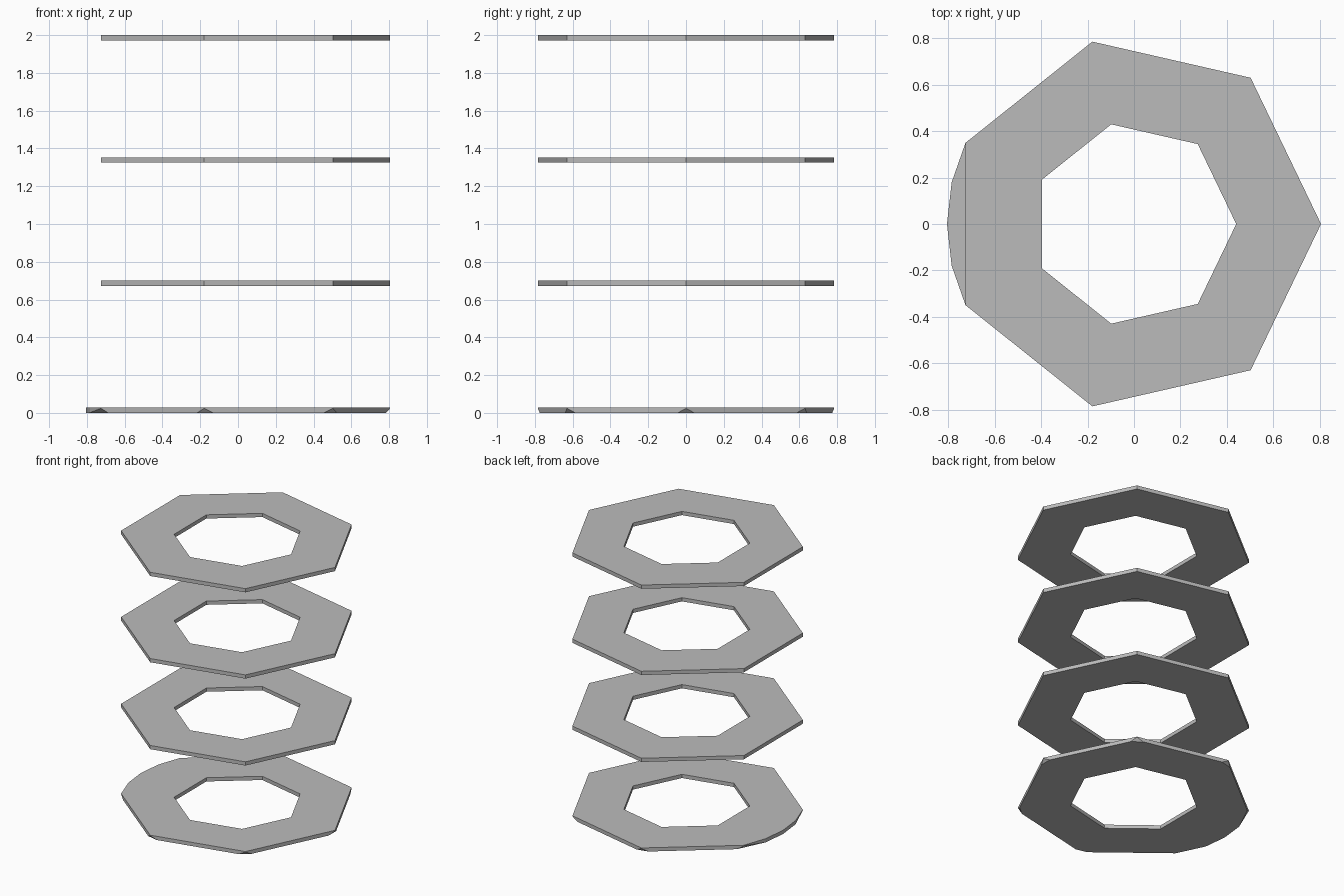
import bpy
import bmesh
from math import cos, sin, tau
from mathutils import Vector

cube = bpy.data.objects.get("Cube")
if cube:
    bpy.data.objects.remove(cube)

OUTER, INNER, THICK = 0.805, 0.44, 0.028
SIDES = 7

grey = bpy.data.materials.new("plain_grey")
grey.use_nodes = True
colour = (0.5, 0.5, 0.5, 1)
grey.diffuse_color = colour
grey.node_tree.nodes["Principled BSDF"].inputs["Base Color"].default_value = colour


def polar(radius, step, z):
    a = tau * step / SIDES
    return Vector((radius * cos(a), radius * sin(a), z))


def ring(name, base, rounded=False):
    """Heptagonal washer; the rounded one has an arc on one side and clipped lower corners."""
    bm = bmesh.new()
    loops = {}
    for z in (0, THICK):
        loops[z] = ([bm.verts.new(polar(OUTER, k, z)) for k in range(SIDES)],
                    [bm.verts.new(polar(INNER, k, z)) for k in range(SIDES)])
    (out_low, in_low), (out_top, in_top) = loops[0], loops[THICK]
    for k in range(SIDES):
        n = (k + 1) % SIDES
        low, top = [out_low[k], out_low[n]], [out_top[k], out_top[n]]
        if rounded and k == SIDES // 2:
            # Arc bulging out of the right side
            steps = [k + i / 4 for i in range(1, 4)]
            low[1:1] = [bm.verts.new(polar(OUTER, s, 0)) for s in steps]
            top[1:1] = [bm.verts.new(polar(OUTER, s, THICK)) for s in steps]
        for i in range(len(low) - 1):
            bm.faces.new((low[i], low[i + 1], top[i + 1], top[i]))
        bm.faces.new((in_low[n], in_low[k], in_top[k], in_top[n]))
        bm.faces.new(top + [in_top[n], in_top[k]])
        bm.faces.new(low[::-1] + [in_low[k], in_low[n]])

    if rounded:
        # Clip the underside of each corner with a sloping plane
        for k in range(SIDES):
            out = polar(1, k, 0)
            normal = out * 0.024 - Vector((0, 0, 0.021))
            cut = bmesh.ops.bisect_plane(
                bm, geom=bm.verts[:] + bm.edges[:] + bm.faces[:], dist=1e-5,
                plane_co=polar(OUTER, k, 0.024), plane_no=normal, clear_outer=True)
            edges = [e for e in cut["geom_cut"] if isinstance(e, bmesh.types.BMEdge)]
            bmesh.ops.holes_fill(bm, edges=edges, sides=0)

    bmesh.ops.recalc_face_normals(bm, faces=bm.faces[:])
    mesh = bpy.data.meshes.new(name)
    bm.to_mesh(mesh)
    bm.free()
    mesh.materials.append(grey)
    obj = bpy.data.objects.new(name, mesh)
    obj.location.z = base
    bpy.context.collection.objects.link(obj)


ring("bottom_ring", 0, rounded=True)
ring("lower_ring", 0.673)
ring("upper_ring", 1.325)
ring("top_ring", 2 - THICK)
